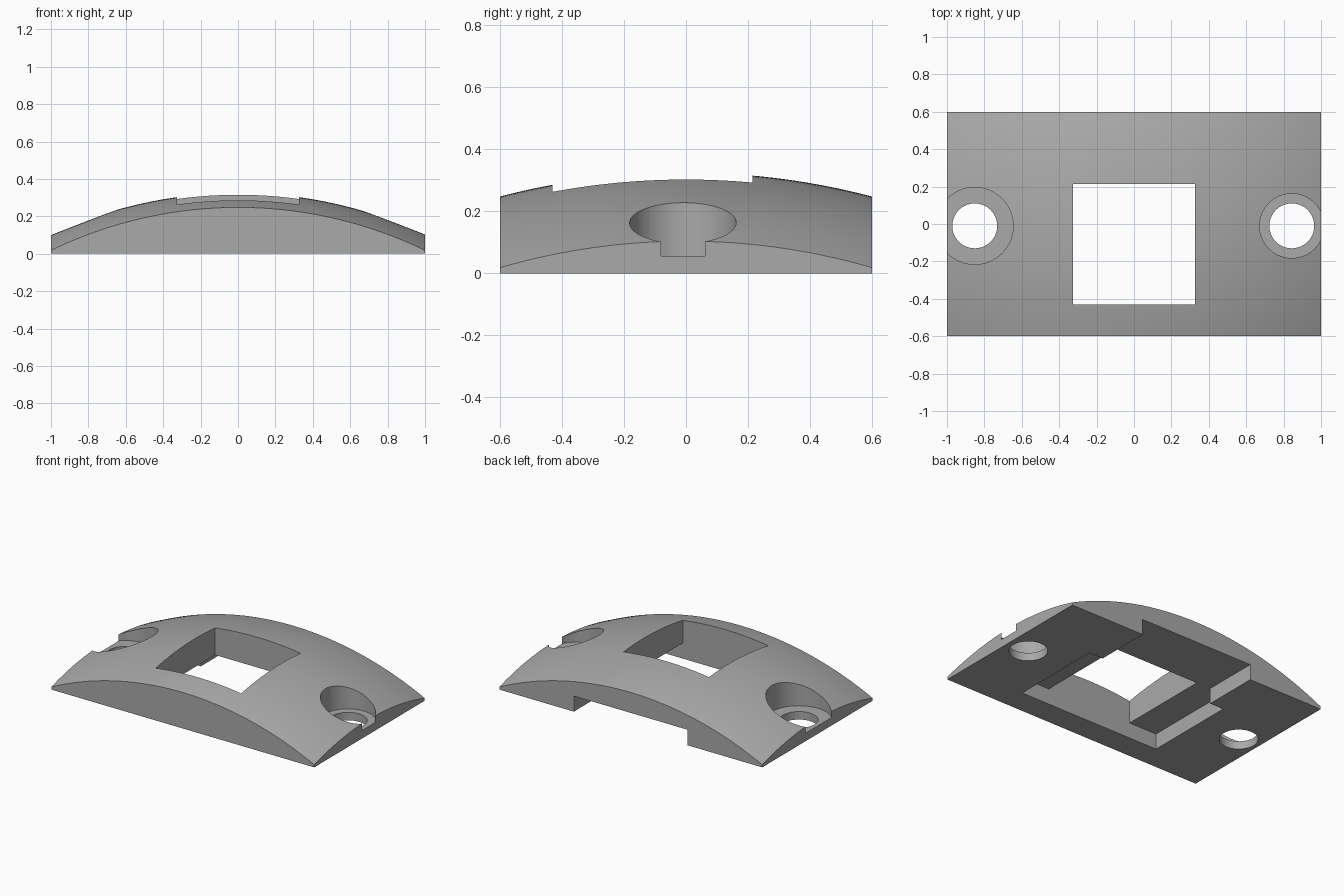
import bpy, bmesh, math

old = bpy.data.objects.get("Cube")
if old:
    bpy.data.objects.remove(old)

RADIUS, APEX = 2.37, 0.325        # domed top
HALF_X, HALF_Y = 1.0, 0.6
WIN_FRONT, WIN_BACK = -0.43, 0.215
ROOF, SEAT = 0.107, 0.055         # underside pocket roof, screw seat height

grey = bpy.data.materials.new("plain_grey")
grey.use_nodes = True
colour = (0.4, 0.4, 0.4, 1)
grey.diffuse_color = colour
grey.node_tree.nodes["Principled BSDF"].inputs["Base Color"].default_value = colour


def make_object(name, bm):
    bmesh.ops.recalc_face_normals(bm, faces=bm.faces)
    mesh = bpy.data.meshes.new(name)
    bm.to_mesh(mesh)
    bm.free()
    mesh.materials.append(grey)
    obj = bpy.data.objects.new(name, mesh)
    bpy.context.collection.objects.link(obj)
    return obj


def box(name, half_x, y0, y1, z0, z1):
    bm = bmesh.new()
    bmesh.ops.create_cube(bm, size=1)
    for v in bm.verts:
        v.co.x *= 2 * half_x
        v.co.y = y1 if v.co.y > 0 else y0
        v.co.z = z1 if v.co.z > 0 else z0
    return make_object(name, bm)


def cylinder(name, x, y, radius, z0, z1):
    bm = bmesh.new()
    bmesh.ops.create_cone(bm, cap_ends=True, segments=64,
                          radius1=radius, radius2=radius, depth=z1 - z0)
    bmesh.ops.translate(bm, verts=bm.verts, vec=(x, y, (z0 + z1) / 2))
    return make_object(name, bm)


# Domed block: spherical top over a flat base
bm = bmesh.new()
bmesh.ops.create_grid(bm, x_segments=48, y_segments=30, size=1)
for v in bm.verts:
    x, y = v.co.x * HALF_X, v.co.y * HALF_Y
    v.co = (x, y, APEX - RADIUS + math.sqrt(RADIUS**2 - x * x - y * y))
rim = [e for e in bm.edges if e.is_boundary]
skirt = bmesh.ops.extrude_edge_only(bm, edges=rim)["geom"]
for v in skirt:
    if isinstance(v, bmesh.types.BMVert):
        v.co.z = 0
bmesh.ops.contextual_create(bm, geom=[e for e in bm.edges if e.is_boundary])
plate = make_object("curved_plate", bm)

# Cutters: window, underside pocket and slot to the back edge
cutters = [
    box("window_cutter", 0.325, WIN_FRONT, WIN_BACK, -0.2, 0.6),
    box("pocket_cutter", 0.538, WIN_FRONT, WIN_BACK, -0.2, ROOF),
    box("slot_cutter", 0.433, WIN_BACK - 0.1, HALF_Y + 0.2, -0.2, ROOF),
]
# Screw holes with counterbores that break through the ends
for side, x, bore in (("left", 0.8435, 0.172), ("right", -0.8515, 0.206)):
    cutters.append(cylinder(side + "_hole_cutter", x, -0.01, 0.12, -0.2, 0.5))
    cutters.append(cylinder(side + "_bore_cutter", x, -0.01, bore, SEAT, 0.6))

for cutter in cutters:
    cutter.hide_render = True
    mod = plate.modifiers.new(cutter.name, "BOOLEAN")
    mod.operation, mod.solver, mod.object = "DIFFERENCE", "EXACT", cutter

bpy.context.view_layer.objects.active = plate
for obj in bpy.context.selected_objects:
    obj.select_set(False)
plate.select_set(True)
for mod in list(plate.modifiers):
    bpy.ops.object.modifier_apply(modifier=mod.name)
for cutter in cutters:
    bpy.data.objects.remove(cutter)

bpy.ops.object.shade_smooth_by_angle(angle=math.radians(30))
